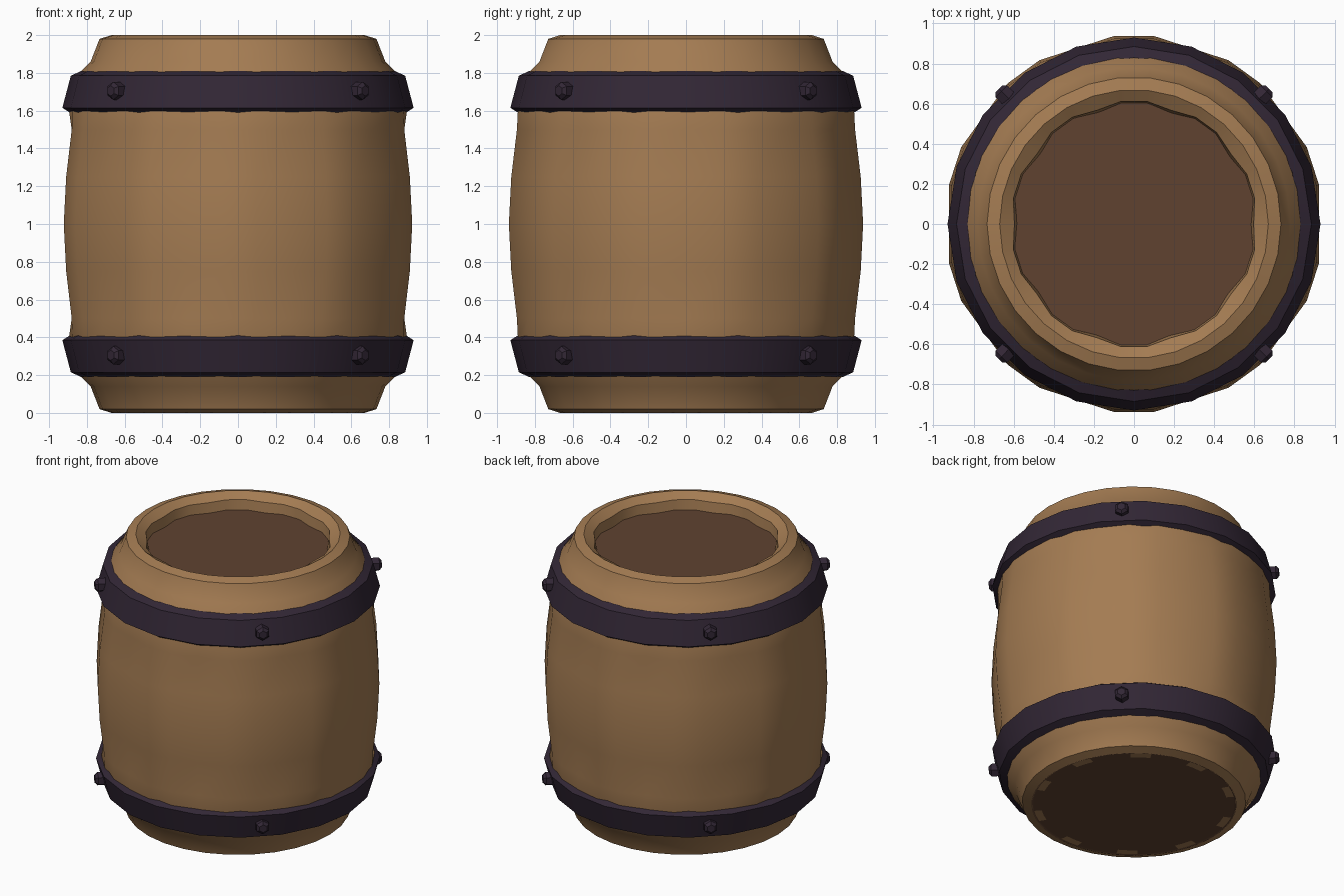
import bpy, bmesh, math
from mathutils import Matrix, Vector

if "Cube" in bpy.data.objects:
    bpy.data.objects.remove(bpy.data.objects["Cube"])


def material(name, rgb):
    m = bpy.data.materials.new(name)
    m.diffuse_color = (*rgb, 1.0)
    m.use_nodes = True
    m.node_tree.nodes["Principled BSDF"].inputs["Base Color"].default_value = m.diffuse_color
    return m


WOOD = material("light_wood", (0.37, 0.20, 0.085))
LID = material("dark_wood", (0.115, 0.055, 0.030))
IRON = material("dark_iron", (0.032, 0.020, 0.036))


def finish(bm, name, mats, angle=30):
    bmesh.ops.recalc_face_normals(bm, faces=bm.faces)
    mesh = bpy.data.meshes.new(name)
    bm.to_mesh(mesh)
    bm.free()
    obj = bpy.data.objects.new(name, mesh)
    bpy.context.collection.objects.link(obj)
    for m in mats:
        mesh.materials.append(m)
    if angle:
        bpy.ops.object.select_all(action='DESELECT')
        obj.select_set(True)
        bpy.context.view_layer.objects.active = obj
        bpy.ops.object.shade_smooth_by_angle(angle=math.radians(angle))
    return obj


def lathe(bm, profile, n, mid=None, closed=False):
    """Revolve (radius, z, mid_scale); every third column uses mid_scale."""
    rings = []
    for r, z, *s in profile:
        ring = []
        for i in range(n):
            a = 2 * math.pi * i / n
            k = s[0] if s and i % 3 == 0 else 1.0
            ring.append(bm.verts.new((r * k * math.cos(a), r * k * math.sin(a), z)))
        rings.append(ring)
    pairs = list(zip(rings, rings[1:])) + ([(rings[-1], rings[0])] if closed else [])
    for a, b in pairs:
        for i in range(n):
            j = (i + 1) % n
            bm.faces.new((a[i], a[j], b[j], b[i]))
    return rings


# barrel body: planked bulge, rolled rims and the recessed mouth
FLAT = math.cos(math.radians(12))
half = [(0.943, 1.0, FLAT), (0.93, 1.25, FLAT), (0.90, 1.5, FLAT), (0.895, 1.6),
        (0.83, 1.81), (0.78, 1.86), (0.733, 1.98), (0.67, 2.0)]
lower = [(p[0], 2 - p[1], *p[2:]) for p in half[:0:-1]]
mouth = [(0.615, 1.96, 0.97), (0.605, 1.87, 0.96)]
bm = bmesh.new()
lathe(bm, lower + half + mouth, 30)
finish(bm, "barrel_body", [WOOD])

# recessed top lid
bm = bmesh.new()
bmesh.ops.create_circle(bm, cap_ends=True, segments=30, radius=0.625,
                        matrix=Matrix.Translation((0, 0, 1.89)))
finish(bm, "top_lid", [LID], 0)

# base disc with plank ends showing near its edge
bm = bmesh.new()
rings = lathe(bm, [(0.672, 0.0), (0.66, 0.003), (0.61, 0.003)], 60)
bm.faces.new(rings[-1])
for f in bm.faces:
    c = f.calc_center_median()
    if 0.62 < c.xy.length < 0.65:
        a = math.degrees(math.atan2(c.y, c.x)) % 36
        f.material_index = 1 if 12 < a < 24 else 0
finish(bm, "base_disc", [LID, WOOD], 0)

# iron hoops, the lower one mirrored from the upper one
hoop = [(0.83, 1.81), (0.885, 1.785), (0.93, 1.615), (0.89, 1.59), (0.82, 1.60)]
for name, flip in (("upper_hoop", False), ("lower_hoop", True)):
    bm = bmesh.new()
    lathe(bm, [(r, 2 - z if flip else z) for r, z in hoop], 20, closed=True)
    finish(bm, name, [IRON], 25)

# hexagonal bolts on the hoops
for level, z in (("upper", 1.705), ("lower", 0.305)):
    for k in range(4):
        a = math.radians(45 + 90 * k)
        d = Vector((math.cos(a), math.sin(a), 0))
        rot = d.to_track_quat('Z', 'Y').to_matrix().to_4x4()
        bm = bmesh.new()
        for r1, r2, start, end in ((0.048, 0.048, 0.88, 0.935), (0.048, 0.028, 0.935, 0.953)):
            bmesh.ops.create_cone(bm, cap_ends=True, segments=6, radius1=r1, radius2=r2,
                                  depth=end - start,
                                  matrix=Matrix.Translation(d * (start + end) / 2 + Vector((0, 0, z))) @ rot)
        finish(bm, f"{level}_bolt_{k + 1}", [IRON], 0)
